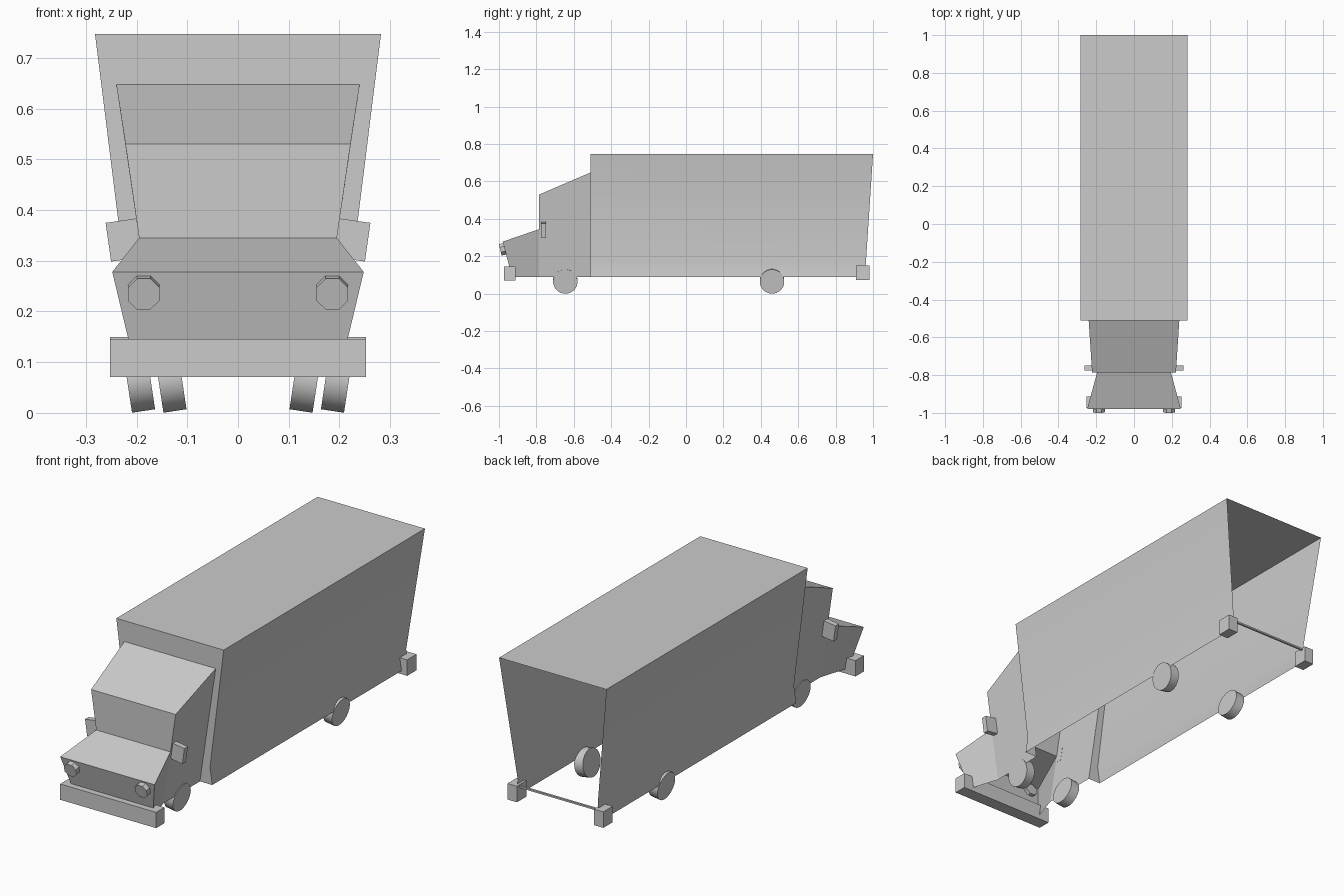
import bpy, bmesh, math
from mathutils import Matrix, Vector

if "Cube" in bpy.data.objects:
    bpy.data.objects.remove(bpy.data.objects["Cube"])


def finish(name, bm, smooth_angle=None):
    bmesh.ops.recalc_face_normals(bm, faces=bm.faces)
    mesh = bpy.data.meshes.new(name)
    bm.to_mesh(mesh)
    bm.free()
    ob = bpy.data.objects.new(name, mesh)
    bpy.context.collection.objects.link(ob)
    if smooth_angle:
        bpy.ops.object.select_all(action='DESELECT')
        ob.select_set(True)
        bpy.context.view_layer.objects.active = ob
        bpy.ops.object.shade_smooth_by_angle(angle=math.radians(smooth_angle))
    return ob


def symmetric_shell(name, points, side_faces, strips, smooth_angle=None):
    """Right-side points mirrored to the left; strips span between the sides."""
    bm = bmesh.new()
    r = [bm.verts.new(p) for p in points]
    l = [bm.verts.new((-x, y, z)) for x, y, z in points]
    for f in side_faces:
        bm.faces.new([r[i] for i in f])
        bm.faces.new([l[i] for i in reversed(f)])
    for a, b in strips:
        bm.faces.new((r[a], r[b], l[b], l[a]))
    return finish(name, bm, smooth_angle)


def block(name, centre, size, tilt=0):
    bm = bmesh.new()
    bmesh.ops.create_cube(bm, size=1, matrix=Matrix.Translation(centre)
                          @ Matrix.Rotation(tilt, 4, 'Y') @ Matrix.Diagonal((*size, 1)))
    return finish(name, bm)


def disc(name, centre, axis, radius, depth, sides, smooth_angle=None):
    turn = Vector(axis).to_track_quat('Z', 'Y').to_matrix().to_4x4()
    bm = bmesh.new()
    bmesh.ops.create_cone(bm, cap_ends=True, segments=sides, radius1=radius, radius2=radius,
                          depth=depth, matrix=Matrix.Translation(centre) @ turn
                          @ Matrix.Rotation(math.pi / sides, 4, 'Z'))
    return finish(name, bm, smooth_angle)


# Cargo box: roof, leaning walls with a flared skirt, front frame around the cab; rear and floor open
front = -0.51
symmetric_shell("cargo_box", [
    (0.282, front, 0.747), (0.21, front, 0.17), (0.222, front, 0.09),
    (0.282, 1.0, 0.747), (0.21, 0.962, 0.17), (0.222, 0.957, 0.09),
    (0.24, front, 0.648), (0.157, front, 0.09)],
    [(0, 3, 4, 1), (1, 4, 5, 2), (0, 1, 2, 7, 6)],
    [(0, 3), (0, 6)], smooth_angle=86)

# Cab: roof slope, windscreen, flaring bonnet, nose and sides; open underneath
symmetric_shell("cab", [
    (0.24, front, 0.648), (0.222, -0.785, 0.53), (0.195, -0.785, 0.345),
    (0.248, -0.98, 0.278), (0.203, -0.93, 0.09),
    (0.157, -0.785, 0.09), (0.157, front, 0.09)],
    [(0, 1, 2, 5, 6), (2, 3, 4, 5)],
    [(0, 1), (1, 2), (2, 3), (3, 4)])

# Bumpers
block("front_bumper", (0, -0.943, 0.108), (0.504, 0.062, 0.075))
block("rear_bumper_bar", (0, 0.96, 0.142), (0.42, 0.01, 0.008))

for s, side in ((1, "right"), (-1, "left")):
    block(f"rear_bumper_corner_{side}", (s * 0.227, 0.945, 0.112), (0.05, 0.07, 0.076))
    # Side mirrors follow the lean of the cab
    block(f"mirror_{side}", (s * 0.225, -0.762, 0.341), (0.062, 0.026, 0.077), s * 0.14)
    # Headlights point square to the nose
    disc(f"headlight_{side}", (s * 0.186, -0.974, 0.239), (0, -0.97, -0.24), 0.034, 0.04, 8)
    # Wheels lean outward at the top, front track narrower
    for end, x, y in (("front", 0.134, -0.645), ("rear", 0.196, 0.46)):
        disc(f"{end}_wheel_{side}", (s * x, y, 0.068), (s * math.cos(0.15), 0, -math.sin(0.15)),
             0.0655, 0.046, 24, smooth_angle=40)
